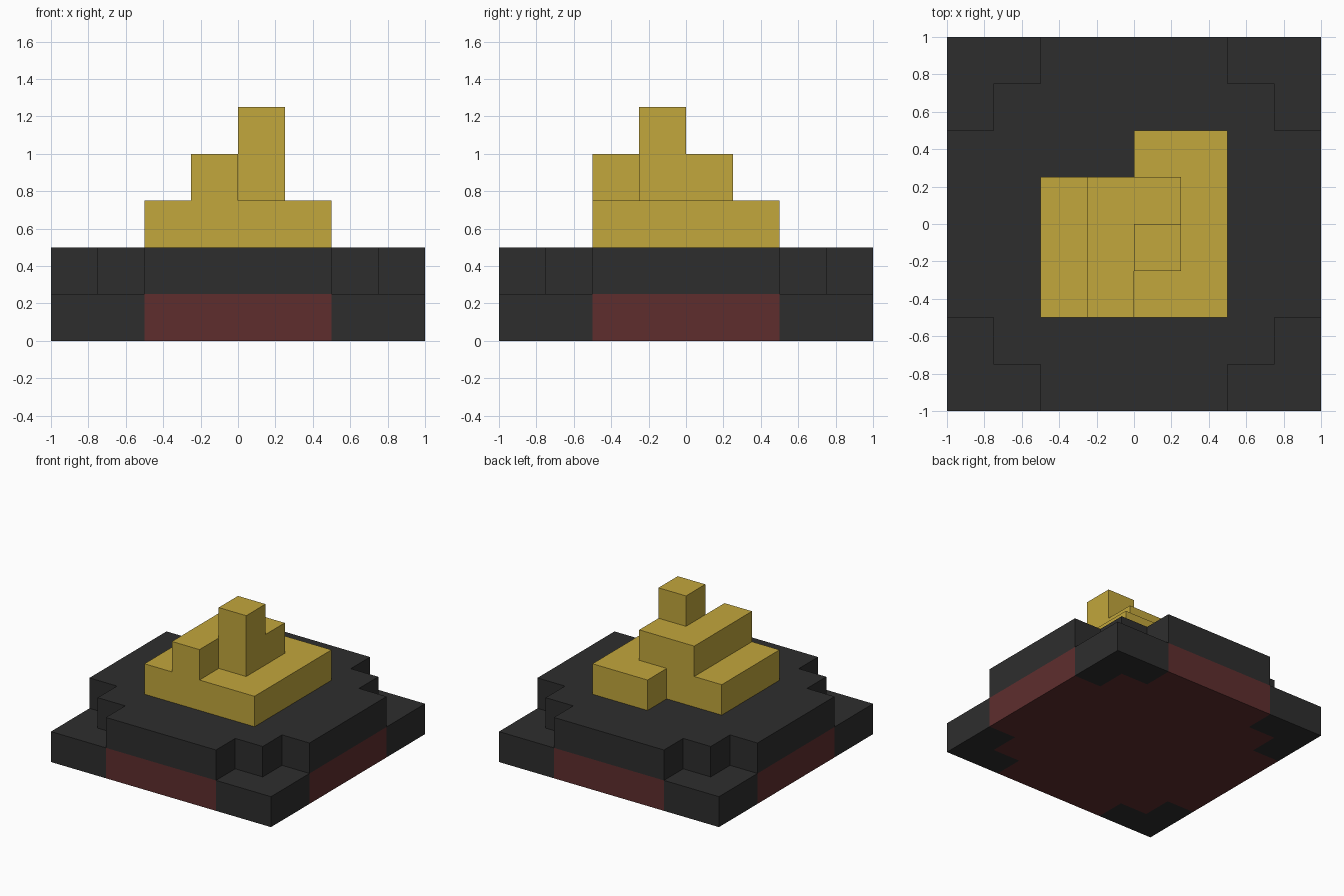
import bpy
import bmesh
from mathutils import Matrix, Vector

CELL = 0.25  # edge length of one block

cube = bpy.data.objects.get("Cube")
if cube:
    bpy.data.objects.remove(cube, do_unlink=True)


def make_material(name, r, g, b):
    mat = bpy.data.materials.new(name)
    mat.use_nodes = True
    mat.diffuse_color = (r, g, b, 1)
    mat.node_tree.nodes["Principled BSDF"].inputs["Base Color"].default_value = (r, g, b, 1)
    return mat


gold = make_material("gold", 0.54, 0.385, 0.045)
charcoal = make_material("charcoal", 0.027, 0.027, 0.027)
dark_red = make_material("dark_red", 0.112, 0.027, 0.027)


def quarter_turns(points):
    """Repeat a corner outline at all four corners, in order."""
    turns = [Matrix.Rotation(i * 1.5707963, 2) for i in range(4)]
    return [[turn @ Vector(p) for p in points] for turn in turns]


def add_slab(name, outline, bottom, height, mat):
    """Extrude a counter-clockwise outline, all given in block units."""
    bm = bmesh.new()
    verts = [bm.verts.new((p[0], p[1], bottom)) for p in outline]
    face = bm.faces.new(verts)
    top = bmesh.ops.extrude_face_region(bm, geom=[face])["geom"]
    moved = [v for v in top if isinstance(v, bmesh.types.BMVert)]
    bmesh.ops.translate(bm, verts=moved, vec=(0, 0, height))
    bmesh.ops.recalc_face_normals(bm, faces=bm.faces)
    bmesh.ops.scale(bm, verts=bm.verts, vec=(CELL, CELL, CELL))
    mesh = bpy.data.meshes.new(name)
    bm.to_mesh(mesh)
    bm.free()
    mesh.materials.append(mat)
    obj = bpy.data.objects.new(name, mesh)
    bpy.context.collection.objects.link(obj)


# Base layer: red notched square with charcoal corner pieces
notch = [(4, 2), (3, 2), (3, 3), (2, 3), (2, 4)]
notched_square = sum(quarter_turns(notch), [])
add_slab("base_inlay", notched_square, 0, 1, dark_red)

corner_names = ["back_left", "back_right", "front_right", "front_left"]
for name, outline in zip(corner_names, quarter_turns([(4, 4)] + notch[::-1])):
    add_slab("base_corner_" + name, outline, 0, 1, charcoal)

# Deck: same notched square, one layer up
add_slab("deck", notched_square, 1, 1, charcoal)

# Gold pile: three shrinking tiers
add_slab("gold_lower_tier",
         [(-2, -2), (2, -2), (2, 2), (0, 2), (0, 1), (-2, 1)], 2, 1, gold)
add_slab("gold_middle_tier",
         [(-1, -2), (0, -2), (0, -1), (1, -1), (1, 1), (-1, 1)], 3, 1, gold)
add_slab("gold_peak", [(0, -1), (1, -1), (1, 0), (0, 0)], 4, 1, gold)
